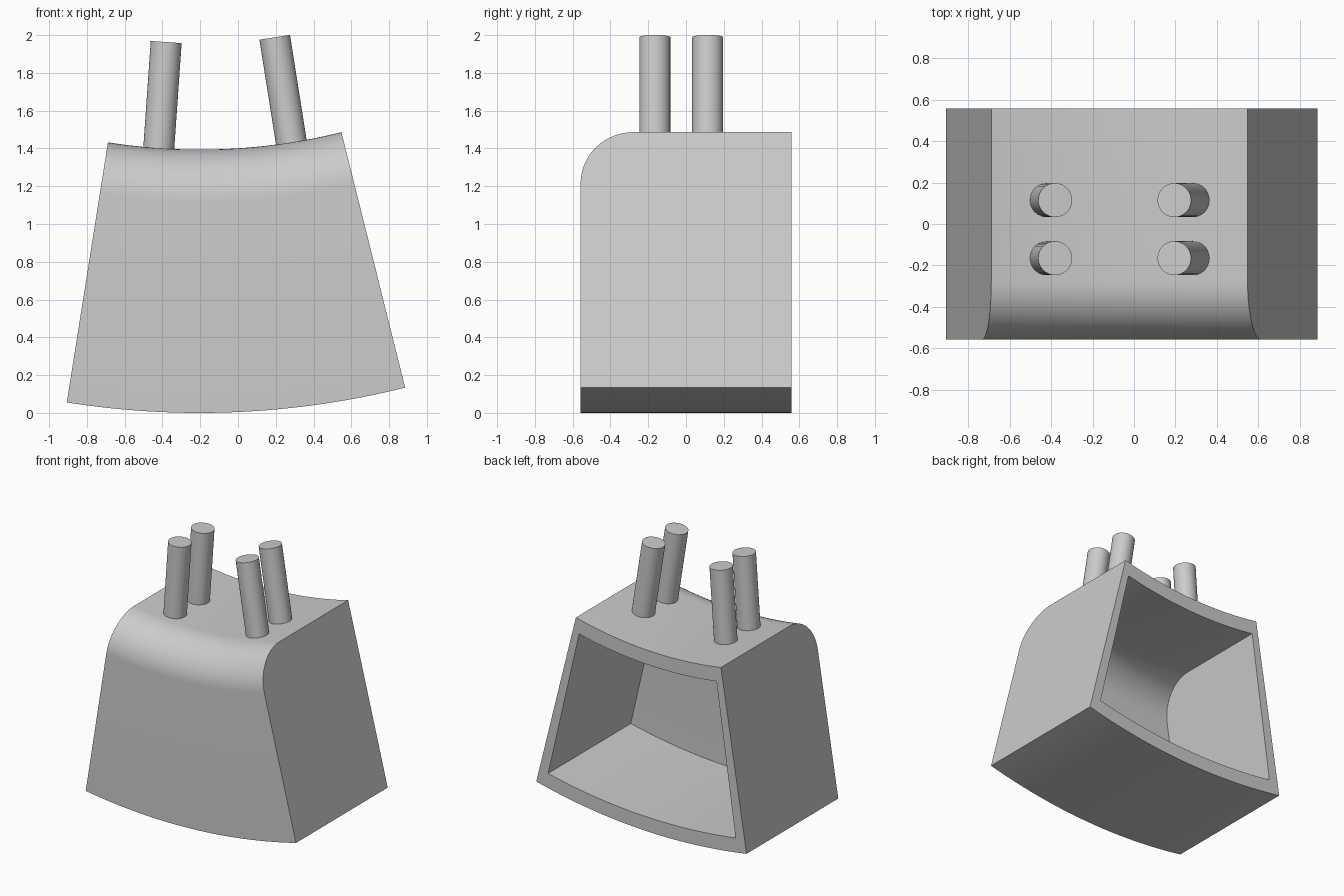
import bpy, bmesh
from math import sin, cos, pi, radians
from mathutils import Vector

cube = bpy.data.objects.get("Cube")
if cube:
    bpy.data.objects.remove(cube, do_unlink=True)

# Shared arc layout: everything radiates from one axis above the part
AXIS_X, AXIS_Z = -0.203, 4.497
R_TOP, R_BOTTOM = 3.103, 4.497
FRONT, BACK = -0.558, 0.558
WALL, FILLET = 0.11, 0.28
STEPS, ROUND = 32, 16

grey = bpy.data.materials.new("plain grey")
grey.use_nodes = True
grey.diffuse_color = (0.6, 0.6, 0.6, 1)
grey.node_tree.nodes["Principled BSDF"].inputs["Base Color"].default_value = (0.6, 0.6, 0.6, 1)


def polar(r, degrees, y):
    a = radians(degrees)
    return Vector((AXIS_X + r * sin(a), y, AXIS_Z - r * cos(a)))


def finish(bm, name):
    bmesh.ops.recalc_face_normals(bm, faces=bm.faces)
    mesh = bpy.data.meshes.new(name)
    bm.to_mesh(mesh)
    bm.free()
    mesh.materials.append(grey)
    obj = bpy.data.objects.new(name, mesh)
    bpy.context.collection.objects.link(obj)
    bpy.ops.object.select_all(action="DESELECT")
    obj.select_set(True)
    bpy.context.view_layer.objects.active = obj
    bpy.ops.object.shade_smooth_by_angle(angle=radians(30))
    return obj


def profile(front, r_top, r_bottom):
    """Side outline as (y, radius), open at the back, rounded at the upper front."""
    pts = [(BACK, r_top)]
    for i in range(ROUND + 1):
        t = pi / 2 * i / ROUND
        pts.append((front + FILLET * (1 - sin(t)), r_top + FILLET * (1 - cos(t))))
    return pts + [(front, r_bottom), (BACK, r_bottom)]


def sweep(bm, outline, start, end):
    """Sweep an outline around the axis and cap both ends."""
    rings = []
    for i in range(STEPS + 1):
        angle = start + (end - start) * i / STEPS
        rings.append([bm.verts.new(polar(r, angle, y)) for y, r in outline])
    for a, b in zip(rings, rings[1:]):
        for j in range(len(outline) - 1):
            bm.faces.new((a[j], a[j + 1], b[j + 1], b[j]))
    bm.faces.new(rings[0])
    bm.faces.new(rings[-1][::-1])
    return rings


# Hollow curved housing with an open back
bm = bmesh.new()
outer = sweep(bm, profile(FRONT, R_TOP, R_BOTTOM), -9, 14)
inner = sweep(bm, profile(FRONT + WALL, R_TOP + WALL, R_BOTTOM - WALL), -8, 13)
# Rim around the opening
for end in (0, -1):
    for i in range(STEPS):
        bm.faces.new((outer[i][end], outer[i + 1][end], inner[i + 1][end], inner[i][end]))
    bm.faces.new((outer[end][0], outer[end][-1], inner[end][-1], inner[end][0]))
finish(bm, "housing")

# Four radial pins on the top
for side, angle in (("right", -4), ("left", 9)):
    for place, y in (("front", -0.165), ("back", 0.115)):
        base, tip = polar(R_TOP + 0.03, angle, y), polar(2.54, angle, y)
        bm = bmesh.new()
        bmesh.ops.create_cone(bm, cap_ends=True, segments=48, radius1=0.082,
                              radius2=0.082, depth=(tip - base).length)
        pin = finish(bm, f"{place}_{side}_pin")
        pin.location = (base + tip) / 2
        pin.rotation_euler = (0, -radians(angle), 0)
